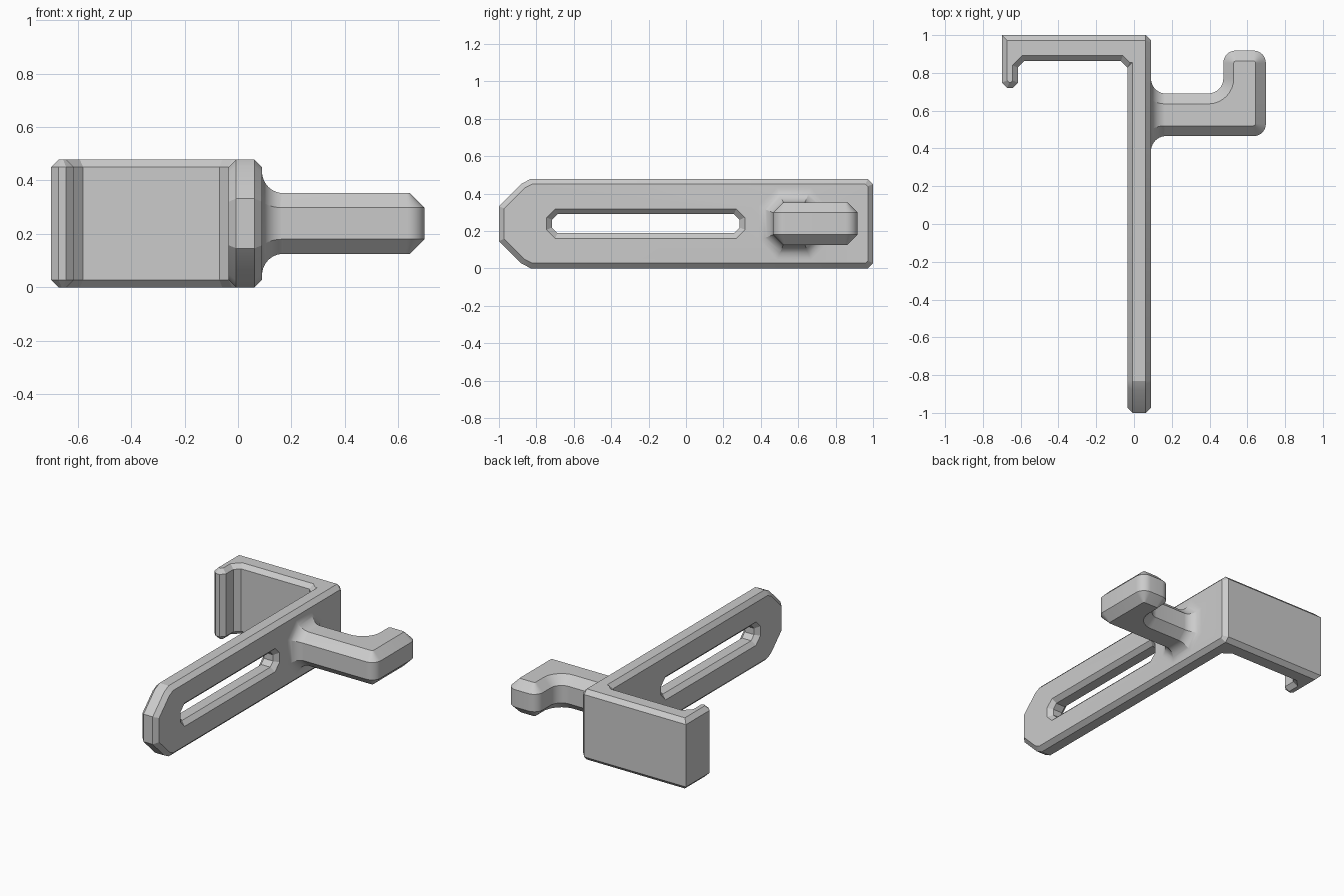
import bpy, bmesh, math
from mathutils import Vector

if "Cube" in bpy.data.objects:
    bpy.data.objects.remove(bpy.data.objects["Cube"])

HEIGHT, BEVEL = 0.478, 0.028
MID = HEIGHT / 2

grey = bpy.data.materials.new("plain grey")
grey.use_nodes = True
COLOUR = (0.6, 0.6, 0.6, 1)
grey.diffuse_color = COLOUR
grey.node_tree.nodes["Principled BSDF"].inputs["Base Color"].default_value = COLOUR


def offset(points, d):
    """Grow (d > 0) or shrink a counter-clockwise outline with mitred corners."""
    pts, out = [Vector(p) for p in points], []
    for i, p in enumerate(pts):
        a = (p - pts[i - 1]).normalized()
        b = (pts[(i + 1) % len(pts)] - p).normalized()
        na, nb = Vector((a.y, -a.x)), Vector((b.y, -b.x))
        out.append(p + (na + nb) * d / (1 + na.dot(nb)))
    return out


def loft(name, outline, levels, axis):
    """Stack offset copies of an outline along x or z; levels are (position, offset)."""
    bm = bmesh.new()
    rings = []
    for pos, d in levels:
        place = (lambda p: (pos, p.x, p.y)) if axis == "x" else (lambda p: (p.x, p.y, pos))
        rings.append([bm.verts.new(place(p)) for p in offset(outline, d)])
    n = len(outline)
    for lo, hi in zip(rings, rings[1:]):
        for i in range(n):
            j = (i + 1) % n
            bm.faces.new((lo[i], lo[j], hi[j], hi[i]))
    bm.faces.new(rings[0][::-1])
    bm.faces.new(rings[-1])
    bmesh.ops.recalc_face_normals(bm, faces=bm.faces)
    mesh = bpy.data.meshes.new(name)
    bm.to_mesh(mesh)
    bm.free()
    mesh.materials.append(grey)
    obj = bpy.data.objects.new(name, mesh)
    bpy.context.collection.objects.link(obj)
    return obj


def chamfered(lo, hi, c):
    return [(lo, -c), (lo + c, 0), (hi - c, 0), (hi, -c)]


def octagon(cx, cy, hx, hy, cut):
    """Counter-clockwise rectangle with cut corners."""
    x, y = hx - cut, hy - cut
    half = [(hx, -y), (hx, y), (x, hy), (-x, hy)]
    return [(cx + s * u, cy + s * v) for s in (1, -1) for u, v in half]


def arc(cx, cy, r, start, end, steps=8):
    angles = [math.radians(start + (end - start) * i / steps) for i in range(steps + 1)]
    return [(cx + r * math.cos(a), cy + r * math.sin(a)) for a in angles]


def combine(target, other, operation):
    mod = target.modifiers.new(operation.lower(), "BOOLEAN")
    mod.operation, mod.object, mod.solver = operation, other, "EXACT"
    bpy.context.view_layer.objects.active = target
    bpy.ops.object.modifier_apply(modifier=mod.name)
    bpy.data.objects.remove(other)


# Long arm with pointed front end
upper = [(1, HEIGHT - BEVEL), (1 - BEVEL, HEIGHT), (-0.83, HEIGHT), (-0.88, 0.452), (-1, 0.332)]
arm_outline = upper + [(y, HEIGHT - z) for y, z in reversed(upper)]
bracket = loft("bracket", arm_outline, chamfered(-0.035, 0.09, BEVEL), "x")

# Clip plate with turned lip
clip_outline = [(0.03, 0.828), (0.03, 1), (-0.7, 1), (-0.7, 0.748), (-0.672, 0.72),
                (-0.643, 0.72), (-0.615, 0.748), (-0.615, 0.828), (-0.58, 0.863),
                (-0.07, 0.863), (-0.035, 0.828)]
clip = loft("clip", clip_outline, chamfered(0, HEIGHT, BEVEL), "z")
combine(bracket, clip, "UNION")

# Slot with chamfered rims
slot_outline = octagon(-0.215, MID, 0.502, 0.051, 0.03)
slot_levels = [(-0.065, 0.058), (-0.007, 0), (0.062, 0), (0.12, 0.058)]
slot = loft("slot_cutter", slot_outline, slot_levels, "x")
combine(bracket, slot, "DIFFERENCE")

# Upturned hook
R = 0.065
hook_outline = [(0, 0.465), *arc(0.698 - R, 0.465 + R, R, -90, 0),
                *arc(0.698 - R, 0.918 - R, R, 0, 90), *arc(0.473 + R, 0.918 - R, R, 90, 180),
                *arc(0.393, 0.771, 0.08, 0, -90), (0, 0.691)]
hook = loft("hook", hook_outline, chamfered(MID - 0.114, MID + 0.114, 0.055), "z")

# Flared root blending the hook into the arm
root_levels = [(0.06, 0.08)]
for i in range(11):
    a = math.radians(9 * i)
    root_levels.append((0.17 - 0.08 * math.cos(a), 0.0795 - 0.08 * math.sin(a)))
root = loft("hook_root", octagon(0.578, MID, 0.113, 0.114, 0.055), root_levels, "x")
combine(hook, root, "UNION")
combine(bracket, hook, "UNION")

# Smooth the curved faces, keep chamfers crisp
bpy.ops.object.select_all(action="DESELECT")
bracket.select_set(True)
bpy.context.view_layer.objects.active = bracket
bpy.ops.object.shade_smooth_by_angle(angle=math.radians(20))
